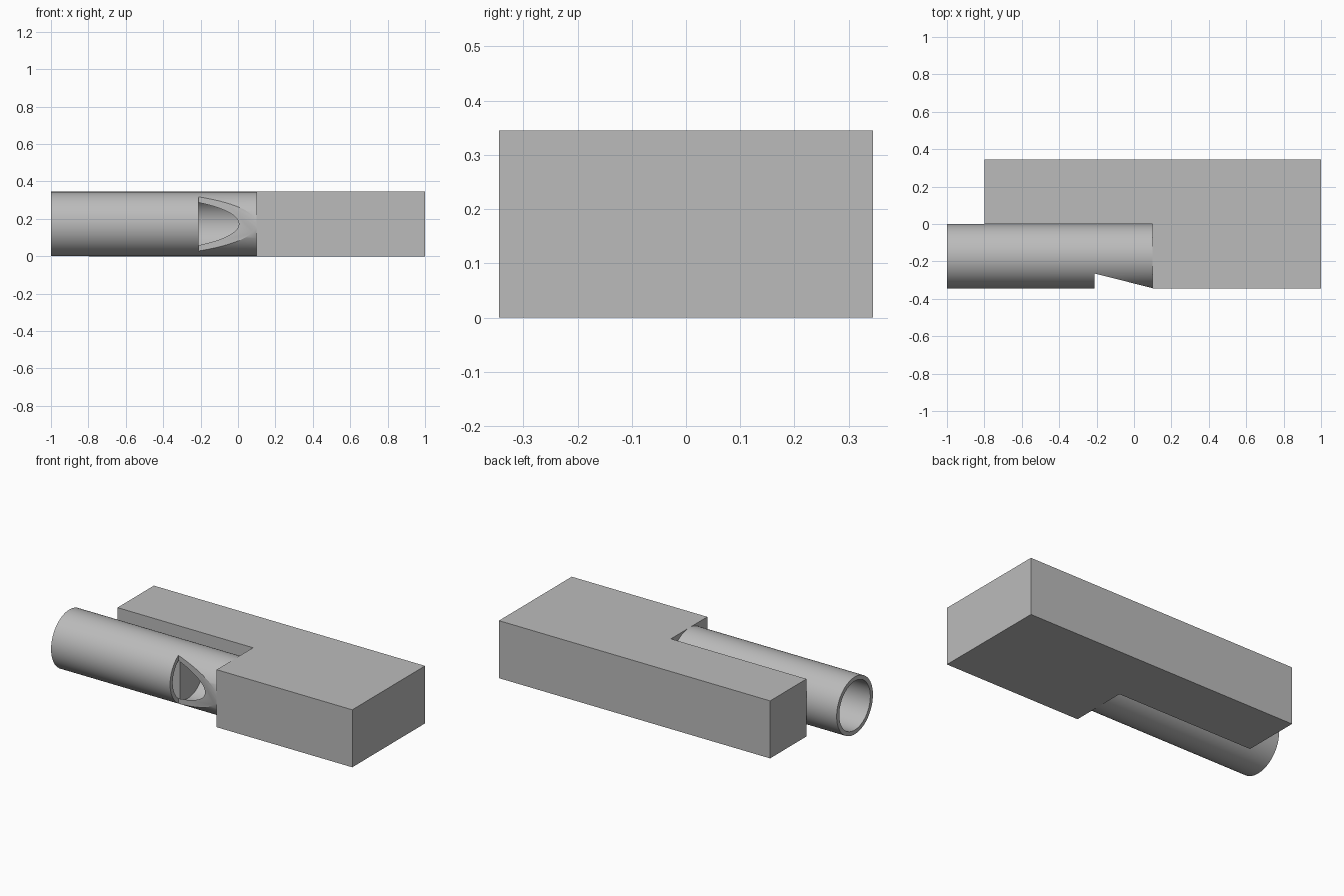
import bpy, bmesh, math
from mathutils import Vector

cube = bpy.data.objects.get("Cube")
if cube:
    bpy.data.objects.remove(cube, do_unlink=True)

HALF = 0.345          # half of the block depth, also its height
R_OUT, R_IN = 0.172, 0.147
AXIS = Vector((0, -0.172, 0.173))
TUBE_END, MOUTH = 0.1, -0.21

grey = bpy.data.materials.new("plain grey")
grey.use_nodes = True
grey.diffuse_color = (0.5, 0.5, 0.5, 1)
grey.node_tree.nodes["Principled BSDF"].inputs["Base Color"].default_value = (0.5, 0.5, 0.5, 1)


def finish(name, bm):
    bmesh.ops.recalc_face_normals(bm, faces=bm.faces)
    mesh = bpy.data.meshes.new(name)
    bm.to_mesh(mesh)
    bm.free()
    mesh.materials.append(grey)
    obj = bpy.data.objects.new(name, mesh)
    bpy.context.collection.objects.link(obj)
    return obj


def prism(name, outline, z0, z1):
    """Extrude a plan outline upwards."""
    bm = bmesh.new()
    face = bm.faces.new([bm.verts.new((x, y, z0)) for x, y in outline])
    new = bmesh.ops.extrude_face_region(bm, geom=[face])["geom"]
    bmesh.ops.translate(bm, vec=(0, 0, z1 - z0),
                        verts=[v for v in new if isinstance(v, bmesh.types.BMVert)])
    return finish(name, bm)


def lathe(profile, closed):
    """Turn (x, radius) points about the tube axis."""
    bm = bmesh.new()
    verts = [bm.verts.new(AXIS + Vector((x, 0, r))) for x, r in profile]
    pairs = list(zip(verts, verts[1:] + verts[:1]))
    edges = [bm.edges.new(p) for p in (pairs if closed else pairs[:-1])]
    bmesh.ops.spin(bm, geom=verts + edges, cent=AXIS, axis=(1, 0, 0),
                   angle=math.tau, steps=96, use_merge=True)
    bmesh.ops.remove_doubles(bm, verts=bm.verts, dist=1e-5)
    return bm


def smooth(obj):
    bpy.ops.object.select_all(action="DESELECT")
    obj.select_set(True)
    bpy.context.view_layer.objects.active = obj
    bpy.ops.object.shade_smooth_by_angle(angle=math.radians(25))


# L-shaped block
prism("block", [(-0.8, 0), (TUBE_END, 0), (TUBE_END, -HALF), (1, -HALF),
                (1, HALF), (-0.8, HALF)], 0, HALF)

# Hollow tube with a sloped mouth cut into its front
tube = finish("tube", lathe([(-1, R_OUT), (TUBE_END, R_OUT),
                             (TUBE_END, R_IN), (-1, R_IN)], True))
cutter = prism("mouth_cutter", [(MOUTH, -0.265), (TUBE_END, -0.343),
                                (TUBE_END, -0.5), (MOUTH, -0.5)], -0.1, 0.5)
cutter.hide_render = True
cut = tube.modifiers.new("mouth", "BOOLEAN")
cut.operation, cut.solver, cut.object = "DIFFERENCE", "EXACT", cutter
bpy.context.view_layer.objects.active = tube
bpy.ops.object.modifier_apply(modifier=cut.name)
bpy.data.objects.remove(cutter, do_unlink=True)
smooth(tube)

# Plug inside the tube, flattened at the front to leave an air slot
bm = lathe([(-0.5, 0), (-0.5, R_IN), (MOUTH, R_IN), (MOUTH, 0)], False)
bmesh.ops.bisect_plane(bm, geom=bm.verts[:] + bm.edges[:] + bm.faces[:],
                       plane_co=(0, -0.25, 0), plane_no=(0, -1, 0), clear_outer=True)
bmesh.ops.holes_fill(bm, edges=[e for e in bm.edges if e.is_boundary], sides=0)
smooth(finish("plug", bm))
